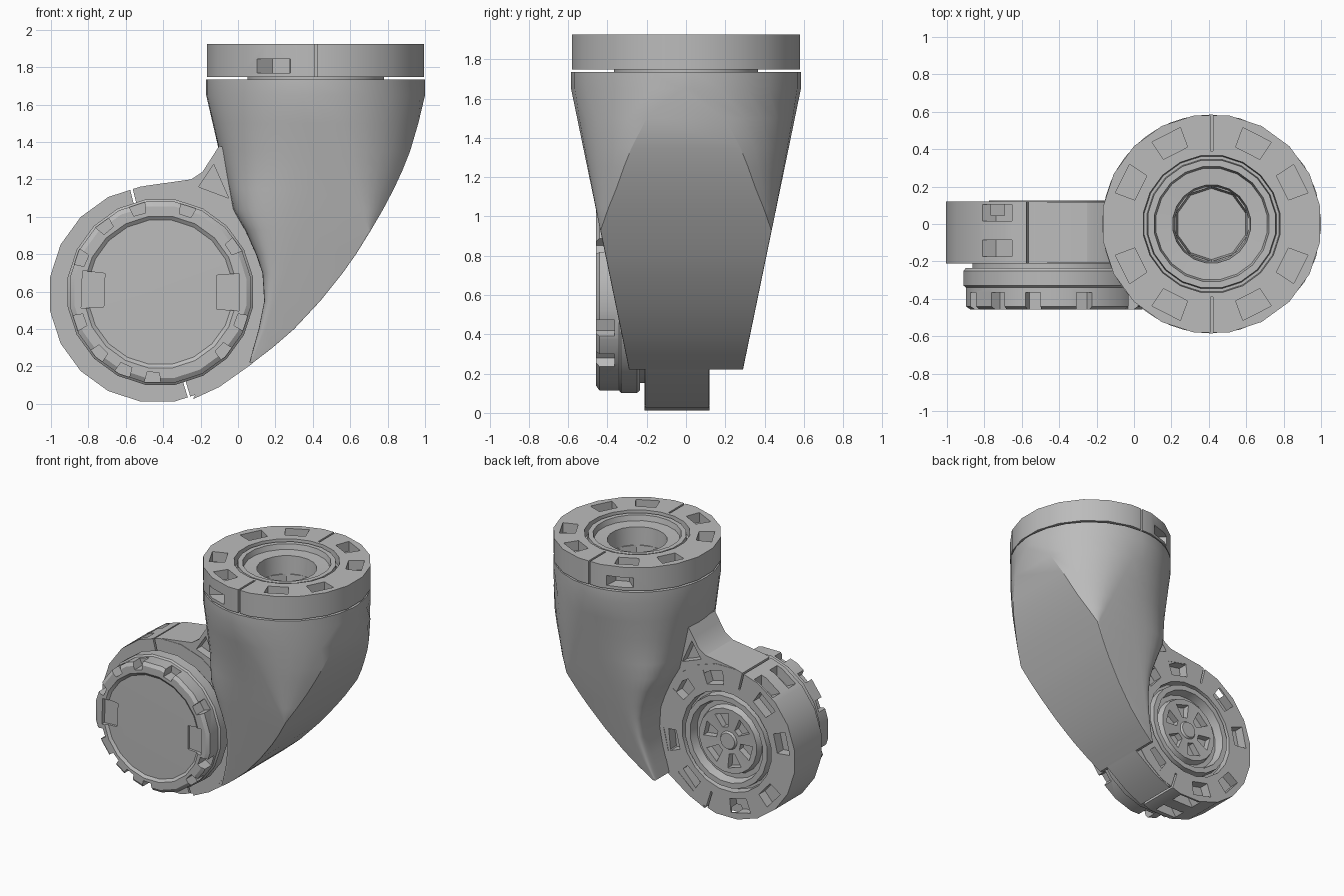
import bpy, bmesh
from math import sin, cos, pi, radians, asin, sqrt
from mathutils import Matrix, Vector

if "Cube" in bpy.data.objects:
    bpy.data.objects.remove(bpy.data.objects["Cube"])

grey = bpy.data.materials.new("plain_grey")
grey.use_nodes = True
grey.diffuse_color = (0.5, 0.5, 0.5, 1)
grey.node_tree.nodes["Principled BSDF"].inputs["Base Color"].default_value = (0.5, 0.5, 0.5, 1)

# Local frames: upright ring on the body, and a wheel whose axis points to the front
TOP = Matrix.Translation((0.415, 0, 0))
WHEEL = Matrix.Translation((-0.43, 0, 0.587)) @ Matrix.Rotation(pi / 2, 4, 'X')
COVER = Matrix.Translation((0.015, 0, 0.01)) @ WHEEL


def make(name, bm, frame=Matrix()):
    bmesh.ops.remove_doubles(bm, verts=bm.verts, dist=0.0005)
    bmesh.ops.recalc_face_normals(bm, faces=bm.faces)
    mesh = bpy.data.meshes.new(name)
    bm.to_mesh(mesh)
    bm.free()
    mesh.transform(frame)
    mesh.materials.append(grey)
    obj = bpy.data.objects.new(name, mesh)
    bpy.context.collection.objects.link(obj)
    return obj


def loft(bm, rings, closed=False):
    """Bridge equal-sized loops of points; optionally join last to first."""
    loops = [[bm.verts.new(p) for p in ring] for ring in rings]
    pairs = list(zip(loops, loops[1:]))
    if closed:
        pairs.append((loops[-1], loops[0]))
    for a, b in pairs:
        for i in range(len(a)):
            j = (i + 1) % len(a)
            bm.faces.new((a[i], a[j], b[j], b[i]))
    return loops


def lathe(profile, sides, closed):
    bm = bmesh.new()
    turn = [2 * pi * (i + 0.5) / sides for i in range(sides)]
    loft(bm, [[(r * cos(t), r * sin(t), h) for t in turn] for r, h in profile], closed)
    return bm


def block(bm, angle, r0, r1, width, h0, h1, taper=1.0):
    """Radial cutter block; taper narrows its inner end."""
    spin = Matrix.Rotation(radians(angle), 4, 'Z')
    new = bmesh.ops.create_cube(bm, size=1)["verts"]
    for v in new:
        inner = v.co.x < 0
        y = v.co.y * width * (taper if inner else 1)
        v.co = spin @ Vector((r0 if inner else r1, y, h0 if v.co.z < 0 else h1))


def cut(obj, bm, frame):
    cutter = make("cutter", bm, frame)
    cutter.hide_render = True
    mod = obj.modifiers.new("cut", 'BOOLEAN')
    mod.operation, mod.solver, mod.object = 'DIFFERENCE', 'EXACT', cutter
    mod.use_self = True
    graph = bpy.context.evaluated_depsgraph_get()
    result = bpy.data.meshes.new_from_object(obj.evaluated_get(graph))
    obj.modifiers.clear()
    obj.data = result
    bpy.data.objects.remove(cutter)


def lerp(table, z):
    """Interpolate a falling list of (z, value)."""
    if z >= table[0][0]:
        return table[0][1]
    for (z0, a), (z1, b) in zip(table, table[1:]):
        if z >= z1:
            return a + (b - a) * (z0 - z) / (z0 - z1)
    return table[-1][1]


# Body: round at the top, tapering to a wedge with a flat curved back
LEFT = [(1.65, -0.17), (1.0, -0.02), (0.9, 0.06), (0.7, 0.13), (0.55, 0.14), (0.4, 0.11), (0.22, 0.06)]
RIGHT = [(1.65, 1.0), (1.4, 0.94), (1.2, 0.86), (1.0, 0.755), (0.75, 0.6), (0.5, 0.4), (0.35, 0.25), (0.22, 0.08)]
CREASE = [(1.65, 0.05), (1.5, 0.36), (1.35, 0.53), (1.15, 0.73), (0.93, 0.995)]


def section(z):
    xl, xr = lerp(LEFT, z), lerp(RIGHT, z)
    cx = min(lerp([(1.65, 0.415), (0.93, 0.7)], z), xr - 0.005)
    w = lerp([(1.65, 0.585), (0.22, 0.29)], z)
    power = lerp([(1.65, 1), (1.25, 0.66), (0.93, 0.3), (0.6, 0.12)], z)
    f = lerp(CREASE, z)
    edge = asin(f)
    pts = []
    for i in range(25):                     # rounded side towards the wheel
        t = pi / 2 + pi * i / 24
        c, s = abs(cos(t)), sin(t)
        y = w * abs(s) ** power * (1 if s > 0 else -1)
        pts.append((cx - (cx - xl) * c ** power, y, z))
    arc = []
    for i in range(1, 7):                   # rounded side up to the crease
        t = pi / 2 + (edge - pi / 2) * i / 6
        arc.append((cx + (xr - cx) * cos(t) / sqrt(1 - f * f), w * sin(t), z))
    pts += [(x, -y, h) for x, y, h in arc] + arc[::-1]
    return pts


heights = [1.735, 1.65, 1.5, 1.35, 1.25, 1.15, 1.04, 0.93, 0.8, 0.7, 0.55, 0.4, 0.3, 0.22]
bm = bmesh.new()
loops = loft(bm, [section(z) for z in heights])
bm.faces.new(loops[0])
bm.faces.new(loops[-1])
body = make("elbow_body", bm)
cut(body, lathe([(0, 1.8), (0.205, 1.8), (0.19, 1.6), (0, 1.6)], 10, False), TOP)

# Top ring with nested rims and an open middle
ring = make("top_ring", lathe([
    (0.588, 1.747), (0.588, 1.925), (0.37, 1.925), (0.365, 1.86), (0.35, 1.86), (0.345, 1.915),
    (0.31, 1.915), (0.3, 1.875), (0.21, 1.87), (0.2, 1.72), (0.37, 1.72), (0.37, 1.747)],
    20, True), TOP)
bm = bmesh.new()
for a in (27, 63, 117, 153):
    for side in (a, -a):
        block(bm, side, 0.425, 0.535, 0.17, 1.85, 2.0, 0.85)
for a in (90, 270):
    block(bm, a, 0.39, 0.7, 0.014, 1.7, 2.0)
for a in (113, 247):
    block(bm, a, 0.48, 0.62, 0.24, 1.77, 1.845, 0.4)
cut(ring, bm, TOP)

# Wheel housing: plain towards the cover, nested rims and a hub on the back
housing = make("wheel_housing", lathe([
    (0, 0.25), (0.44, 0.25), (0.44, 0.21), (0.582, 0.21), (0.582, -0.12), (0.38, -0.12),
    (0.375, -0.06), (0.355, -0.06), (0.35, -0.125), (0.31, -0.125), (0.295, -0.06),
    (0.26, -0.06), (0.245, -0.105), (0.07, -0.095), (0.06, -0.11), (0, -0.11)],
    20, False), WHEEL)
bm = bmesh.new()
for a in (27, 63, 117, 153):
    for side in (a, -a):
        block(bm, side + 14, 0.425, 0.53, 0.17, -0.2, -0.045, 0.85)
for a in (104, 287):
    block(bm, a, 0.44, 0.7, 0.014, -0.3, 0.3)
for a in (122, 268):
    for h in (-0.06, 0.13):
        block(bm, a, 0.5, 0.62, 0.25, h - 0.045, h + 0.045, 0.4)
for k in range(6):
    block(bm, 60 * k + 14, 0.1, 0.2, 0.12, -0.2, -0.05, 0.4)
cut(housing, bm, WHEEL)

# Round front cover with a notched rim
cover = make("wheel_cover", lathe([
    (0, 0.235), (0.49, 0.235), (0.502, 0.25), (0.502, 0.33), (0.49, 0.34), (0.49, 0.44),
    (0.465, 0.457), (0.41, 0.457), (0.39, 0.442), (0, 0.446)],
    20, False), COVER)
bm = bmesh.new()
for a in (32, 72, 105, 130, 157, 200, 225, 245, 265, 317, 340):
    block(bm, a, 0.43, 0.6, 0.13, 0.365, 0.5, 0.5)
for a in (178, 0):
    block(bm, a, 0.3, 0.42, 0.2, 0.425, 0.6, 0.9)
cut(cover, bm, COVER)

# Web joining the housing to the body above and below
outline = [(-0.55, 1.145), (-0.5, 1.165), (-0.25, 1.2), (-0.19, 1.24), (-0.145, 1.31), (-0.1, 1.38),
           (0.1, 1.3), (0.2, 0.8), (0.27, 0.4), (0.07, 0.21), (-0.1, 0.09), (-0.24, 0.025),
           (-0.2, 0.12), (0.05, 0.4), (0.08, 0.7), (-0.05, 0.95), (-0.3, 1.1)]
bm = bmesh.new()
front, back = loft(bm, [[(x, y, z) for x, z in outline] for y in (-0.207, 0.117)])
bm.faces.new(front)
bm.faces.new(back)
web = make("joining_web", bm)
bm = bmesh.new()
for side in (-1, 1):
    tri = [(-0.21, 1.16), (-0.13, 1.28), (-0.05, 1.1)]
    a, b = loft(bm, [[(x, -0.045 + side * d, z) for x, z in tri] for d in (0.1, 0.3)])
    bm.faces.new(a)
    bm.faces.new(b)
cut(web, bm, Matrix())

# Smooth curved surfaces, keeping the edges crisp
for obj in (body, ring, housing, cover, web):
    bpy.ops.object.select_all(action='DESELECT')
    obj.select_set(True)
    bpy.context.view_layer.objects.active = obj
    bpy.ops.object.shade_smooth_by_angle(angle=radians(25))
